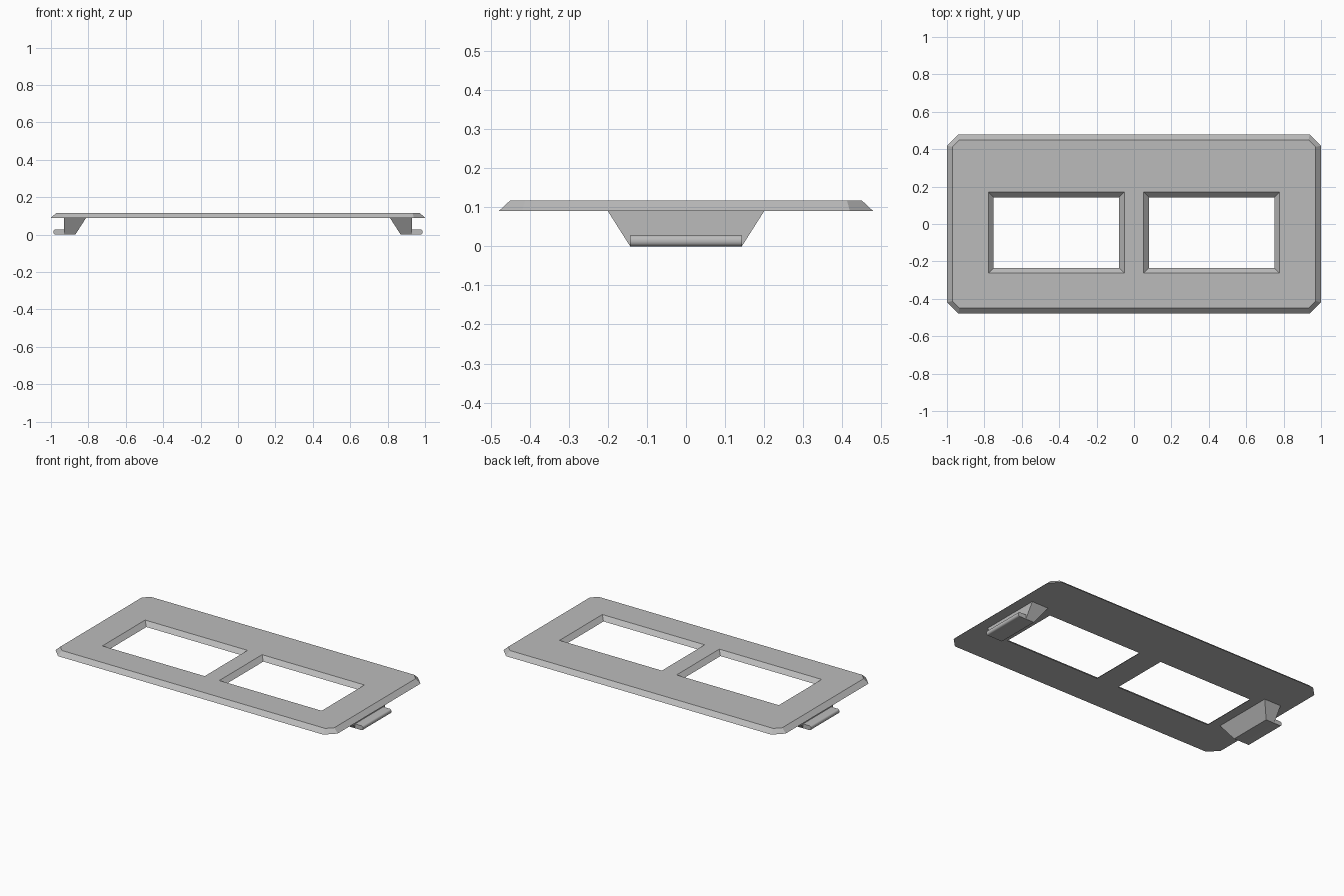
import bpy
import bmesh

default = bpy.data.objects.get("Cube")
if default:
    bpy.data.objects.remove(default, do_unlink=True)

grey = bpy.data.materials.new("plain_grey")
grey.use_nodes = True
colour = (0.5, 0.5, 0.5, 1)
grey.diffuse_color = colour
grey.node_tree.nodes["Principled BSDF"].inputs["Base Color"].default_value = colour

BASE, TOP = 0.09, 0.117


def add_object(name, bm):
    bmesh.ops.recalc_face_normals(bm, faces=bm.faces[:])
    mesh = bpy.data.meshes.new(name)
    bm.to_mesh(mesh)
    bm.free()
    mesh.materials.append(grey)
    obj = bpy.data.objects.new(name, mesh)
    bpy.context.collection.objects.link(obj)
    return obj


def loft(bm, lower, upper, z0, z1):
    """Closed solid between two outlines with equal point counts."""
    a = [bm.verts.new((x, y, z0)) for x, y in lower]
    b = [bm.verts.new((x, y, z1)) for x, y in upper]
    bm.faces.new(a[::-1])
    bm.faces.new(b)
    for i in range(len(a)):
        j = (i + 1) % len(a)
        bm.faces.new((a[i], a[j], b[j], b[i]))


def rect(x0, x1, y0, y1):
    return [(x0, y0), (x1, y0), (x1, y1), (x0, y1)]


def clipped_rect(hx, hy, c):
    return [(-hx + c, -hy), (hx - c, -hy), (hx, -hy + c), (hx, hy - c),
            (hx - c, hy), (-hx + c, hy), (-hx, hy - c), (-hx, -hy + c)]


# Face plate with sloping rim and clipped corners
bm = bmesh.new()
loft(bm, clipped_rect(1, 0.479, 0.06), clipped_rect(0.971, 0.45, 0.038), BASE, TOP)
plate = add_object("face_plate", bm)

# Two openings whose walls flare towards the top, cut past both surfaces
bm = bmesh.new()
slope = 0.027 / (TOP - BASE)
low, high = BASE - 0.01, TOP + 0.01


def opening(side, z):
    g = slope * (z - BASE)
    x0, x1 = sorted((side * (0.079 - g), side * (0.75 + g)))
    return rect(x0, x1, -0.236 - g, 0.143 + g)


for side in (-1, 1):
    loft(bm, opening(side, low), opening(side, high), low, high)
cutter = add_object("opening_cutter", bm)
cut = plate.modifiers.new("openings", 'BOOLEAN')
cut.operation = 'DIFFERENCE'
cut.solver = 'EXACT'
cut.object = cutter
bpy.context.view_layer.objects.active = plate
bpy.ops.object.modifier_apply(modifier=cut.name)
bpy.data.objects.remove(cutter, do_unlink=True)

# Clip at each end: tapered leg and outward lip with a rounded edge
for side, label in ((1, "left"), (-1, "right")):
    bm = bmesh.new()
    lower, upper = rect(0.87, 0.93, -0.143, 0.143), rect(0.812, 0.93, -0.2, 0.2)
    loft(bm, [(side * x, y) for x, y in lower], [(side * x, y) for x, y in upper], 0, BASE)
    add_object(label + "_clip_leg", bm)

    bm = bmesh.new()
    lip = [(side * x, y) for x, y in rect(0.92, 0.987, -0.143, 0.143)]
    loft(bm, lip, lip, 0, 0.028)
    edges = [e for e in bm.edges if all(abs(v.co.x) > 0.95 for v in e.verts)
             and abs(e.verts[0].co.y - e.verts[1].co.y) > 0.1]
    bmesh.ops.bevel(bm, geom=edges, offset=0.012, segments=4, profile=0.5, affect='EDGES')
    lip_obj = add_object(label + "_clip_lip", bm)
    bpy.ops.object.select_all(action='DESELECT')
    lip_obj.select_set(True)
    bpy.context.view_layer.objects.active = lip_obj
    bpy.ops.object.shade_smooth_by_angle()
